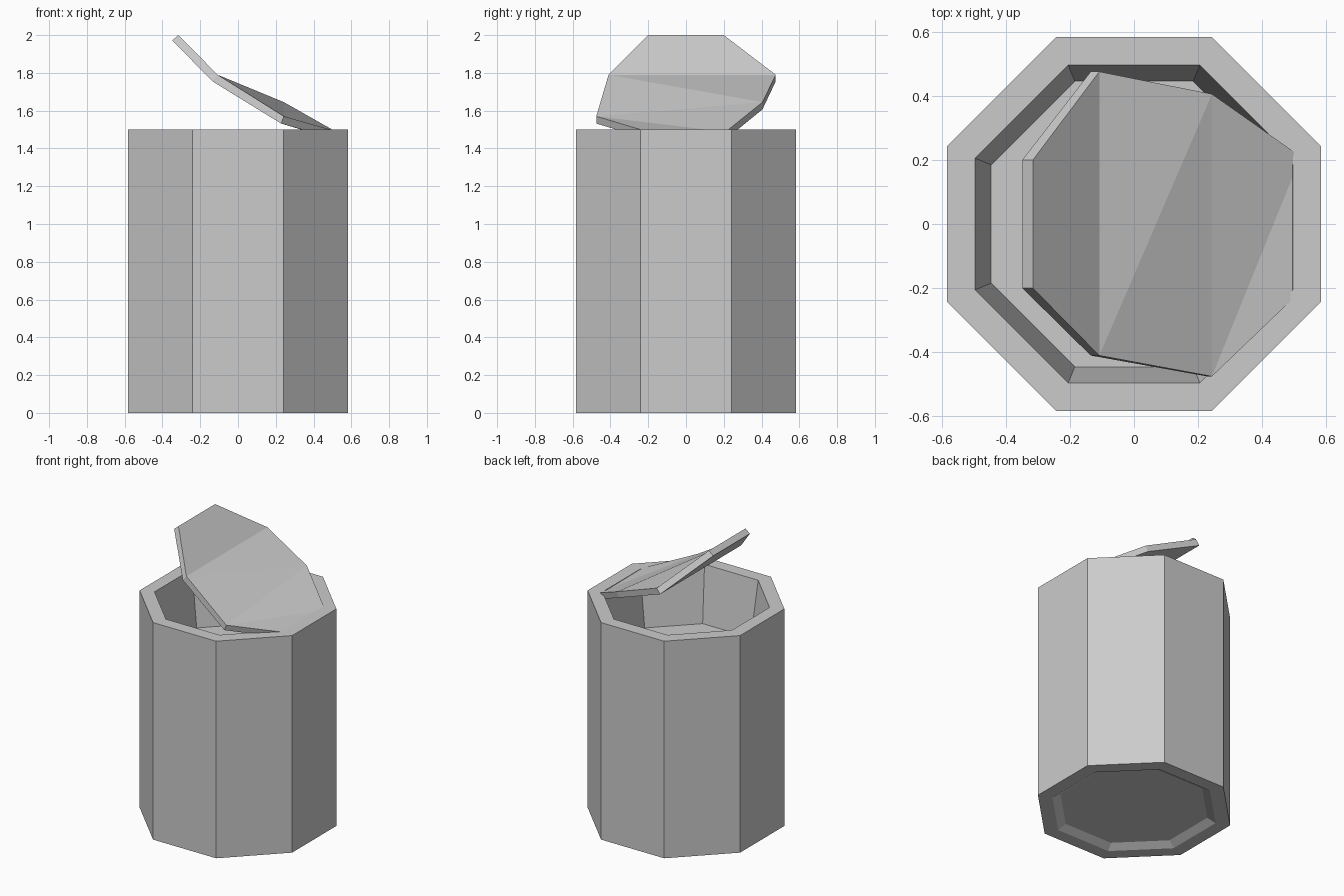
import bpy
import bmesh
import math

cube = bpy.data.objects.get("Cube")
if cube:
    bpy.data.objects.remove(cube, do_unlink=True)

grey = bpy.data.materials.new("plain grey metal")
grey.use_nodes = True
grey.diffuse_color = (0.6, 0.6, 0.6, 1)
grey.node_tree.nodes["Principled BSDF"].inputs["Base Color"].default_value = (0.6, 0.6, 0.6, 1)


def finish(name, bm):
    bmesh.ops.recalc_face_normals(bm, faces=bm.faces)
    mesh = bpy.data.meshes.new(name)
    bm.to_mesh(mesh)
    bm.free()
    mesh.materials.append(grey)
    obj = bpy.data.objects.new(name, mesh)
    bpy.context.collection.objects.link(obj)
    return obj


# Octagonal can: profile of (apothem, height) from bottom panel to inner floor
SIDES = 8
profile = [(0.445, 0.03), (0.495, 0.0), (0.583, 0.0),
           (0.583, 1.5), (0.495, 1.5), (0.445, 1.115)]
bm = bmesh.new()
rings = []
for apothem, z in profile:
    radius = apothem / math.cos(math.pi / SIDES)
    angles = [(i + 0.5) * math.tau / SIDES for i in range(SIDES)]
    rings.append([bm.verts.new((radius * math.cos(a), radius * math.sin(a), z)) for a in angles])
for low, high in zip(rings, rings[1:]):
    for i in range(SIDES):
        j = (i + 1) % SIDES
        bm.faces.new((low[i], low[j], high[j], high[i]))
bm.faces.new(rings[0])
bm.faces.new(rings[-1])
finish("can_body", bm)

# Bent lid: cross rows of (front point, back point, offset to the underside)
rows = [
    ((-0.315, -0.2, 2.0), (-0.315, 0.2, 2.0), (-0.033, -0.028)),
    ((-0.108, -0.41, 1.79), (-0.108, 0.475, 1.79), (-0.027, -0.035)),
    ((0.243, -0.475, 1.57), (0.243, 0.405, 1.645), (-0.015, -0.038)),
    ((0.53, -0.2, 1.488), (0.52, 0.21, 1.488), (-0.012, -0.04)),
]
bm = bmesh.new()
top, under = [], []
for front, back, (dx, dz) in rows:
    top.append([bm.verts.new(p) for p in (front, back)])
    under.append([bm.verts.new((x + dx, y, z + dz)) for x, y, z in (front, back)])
for k in range(len(rows) - 1):
    for sheet in (top, under):
        (a, b), (d, c) = sheet[k], sheet[k + 1]
        bm.faces.new((a, b, c))
        bm.faces.new((a, c, d))
    for side in (0, 1):
        bm.faces.new((top[k][side], top[k + 1][side], under[k + 1][side], under[k][side]))
for k in (0, -1):
    bm.faces.new((top[k][0], top[k][1], under[k][1], under[k][0]))
finish("bent_lid", bm)
